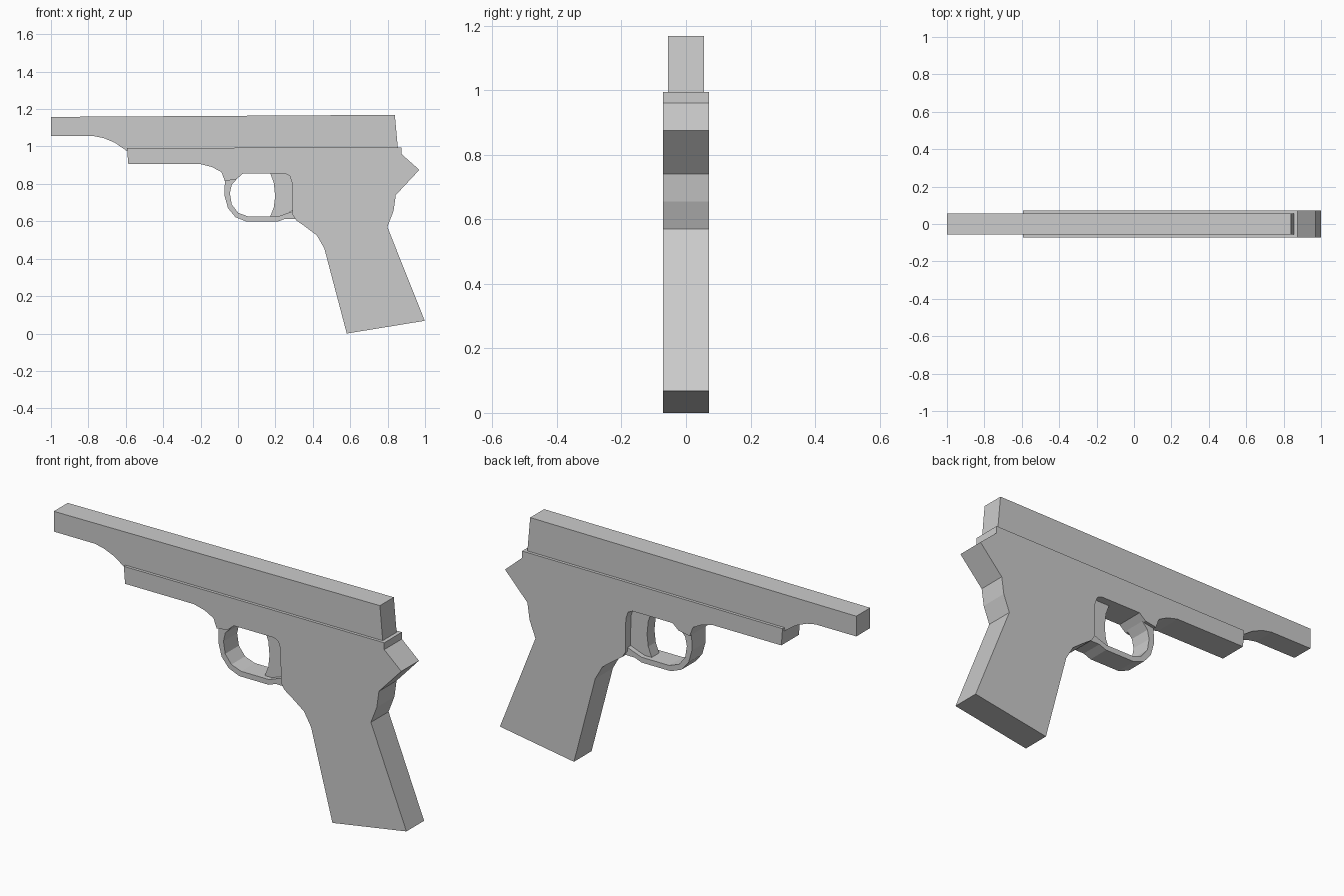
import bpy, bmesh


def extrude_profile(name, points, half_width):
    """Solid from a side outline in the XZ plane, centred on y = 0."""
    bm = bmesh.new()
    face = bm.faces.new([bm.verts.new((x, -half_width, z)) for x, z in points])
    result = bmesh.ops.extrude_face_region(bm, geom=[face])
    moved = [v for v in result["geom"] if isinstance(v, bmesh.types.BMVert)]
    bmesh.ops.translate(bm, verts=moved, vec=(0, 2 * half_width, 0))
    bmesh.ops.triangulate(bm, faces=[f for f in bm.faces if len(f.verts) > 4])
    bmesh.ops.recalc_face_normals(bm, faces=bm.faces)
    mesh = bpy.data.meshes.new(name)
    bm.to_mesh(mesh)
    bm.free()
    obj = bpy.data.objects.new(name, mesh)
    bpy.context.collection.objects.link(obj)
    return obj


# Long upper bar with the scooped underside at the front
extrude_profile("upper_bar", [
    (-1, 1.163), (-1, 1.06), (-0.77, 1.06), (-0.72, 1.05), (-0.66, 1.025),
    (-0.595, 0.98), (0.855, 0.98), (0.85, 1.03), (0.837, 1.174)], 0.056)

# Lower body and slanted handle in one outline
extrude_profile("body_and_handle", [
    (-0.595, 0.997), (-0.588, 0.91), (-0.20, 0.91), (-0.14, 0.895),
    (-0.09, 0.868), (-0.072, 0.82), (-0.01, 0.83), (0.025, 0.86),
    (0.25, 0.86), (0.275, 0.848), (0.288, 0.81), (0.29, 0.64),
    (0.31, 0.61), (0.36, 0.575), (0.42, 0.53), (0.46, 0.46),
    (0.58, 0.005), (0.997, 0.073), (0.797, 0.575), (0.83, 0.66),
    (0.842, 0.745), (0.968, 0.88), (0.872, 0.965), (0.872, 1.0)], 0.071)

# Open loop below the body
extrude_profile("finger_loop", [
    (-0.072, 0.83), (-0.073, 0.74), (-0.055, 0.675), (-0.015, 0.627),
    (0.045, 0.603), (0.21, 0.603), (0.25, 0.618), (0.315, 0.618),
    (0.315, 0.665), (0.28, 0.655), (0.21, 0.63), (0.055, 0.63),
    (0.0, 0.65), (-0.035, 0.695), (-0.045, 0.755), (-0.035, 0.80),
    (0.0, 0.84)], 0.055)

# Thin curved lever in front of the handle
extrude_profile("lever", [
    (0.168, 0.87), (0.19, 0.81), (0.197, 0.74), (0.19, 0.68),
    (0.17, 0.628), (0.21, 0.625), (0.30, 0.665), (0.30, 0.87)], 0.03)
bpy.context.view_layer.update()

# Settle the whole model exactly on the ground and centre it
objs = list(bpy.context.collection.objects)
xs = [v.co.x for o in objs for v in o.data.vertices]
zs = [v.co.z for o in objs for v in o.data.vertices]
for o in objs:
    for v in o.data.vertices:
        v.co.x -= (min(xs) + max(xs)) / 2
        v.co.z -= min(zs)
